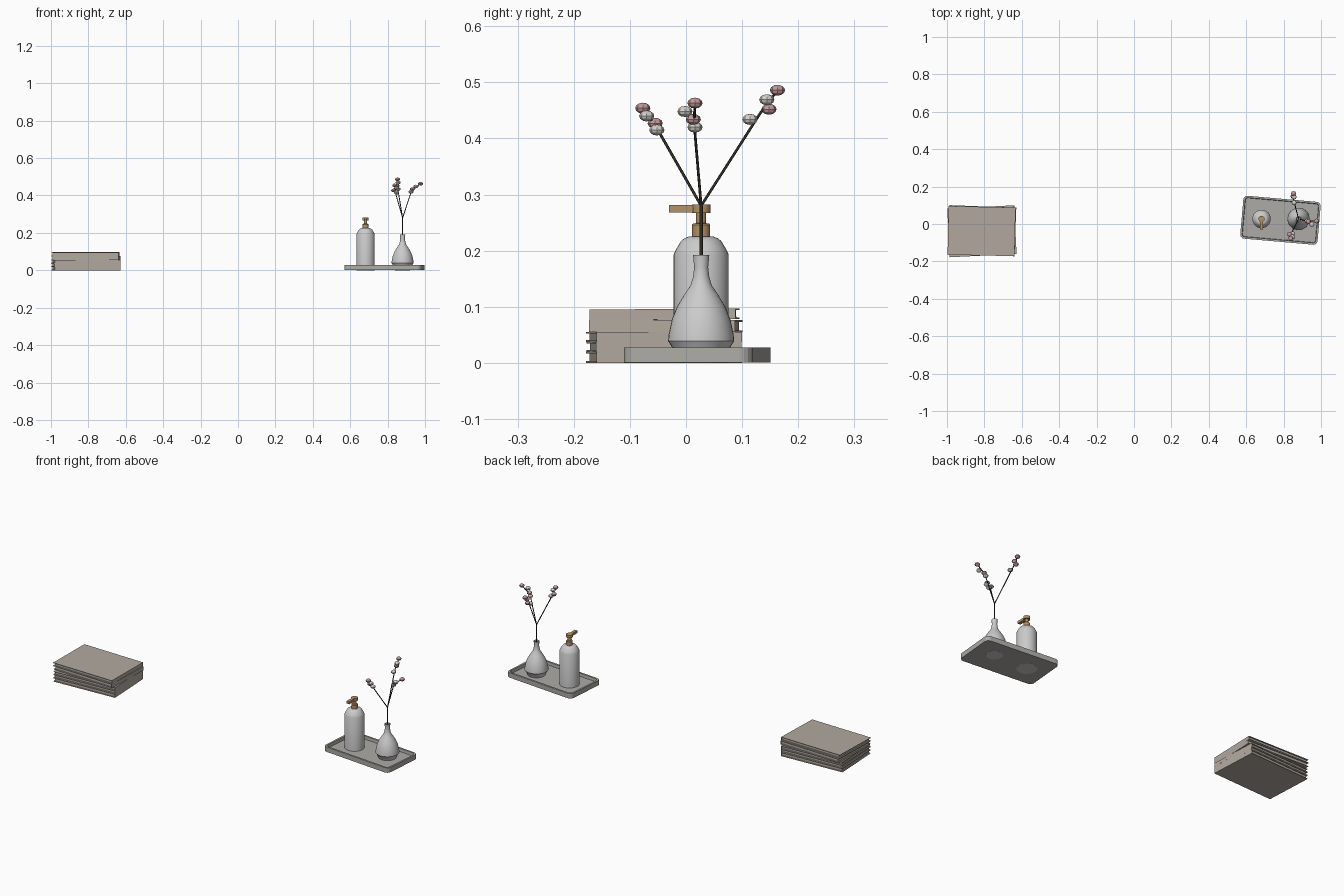
import bpy, bmesh, math
from mathutils import Vector, Matrix

if "Cube" in bpy.data.objects:
    bpy.data.objects.remove(bpy.data.objects["Cube"])


def mat(name, r, g, b):
    m = bpy.data.materials.new(name)
    m.diffuse_color = (r, g, b, 1)
    m.use_nodes = True
    m.node_tree.nodes["Principled BSDF"].inputs["Base Color"].default_value = m.diffuse_color
    return m


TAUPE = mat("taupe", 0.45, 0.40, 0.35)
STONE = mat("stone", 0.42, 0.41, 0.38)
BRASS = mat("brass", 0.45, 0.29, 0.14)
TWIG = mat("twig", 0.03, 0.025, 0.02)
PINK = mat("pink", 0.55, 0.33, 0.34)
CREAM = mat("cream", 0.68, 0.65, 0.61)


def finish(name, bm, material=None, smooth=False):
    bmesh.ops.recalc_face_normals(bm, faces=bm.faces)
    me = bpy.data.meshes.new(name)
    bm.to_mesh(me)
    bm.free()
    ob = bpy.data.objects.new(name, me)
    bpy.context.collection.objects.link(ob)
    if material:
        me.materials.append(material)
    if smooth:
        bpy.ops.object.select_all(action='DESELECT')
        ob.select_set(True)
        bpy.context.view_layer.objects.active = ob
        bpy.ops.object.shade_smooth_by_angle(angle=math.radians(35))
    return ob


def loft(bm, loops):
    # skin a stack of equal-length rings and close both ends
    rings = [[bm.verts.new(p) for p in loop] for loop in loops]
    n = len(rings[0])
    for a, b in zip(rings, rings[1:]):
        for i in range(n):
            j = (i + 1) % n
            bm.faces.new((a[i], a[j], b[j], b[i]))
    bm.faces.new(rings[0][::-1])
    bm.faces.new(rings[-1])


def lathe(name, x, y, profile, material=None, n=32):
    bm = bmesh.new()
    loft(bm, [[(x + r * math.cos(2 * math.pi * i / n), y + r * math.sin(2 * math.pi * i / n), z)
               for i in range(n)] for r, z in profile])
    return finish(name, bm, material, True)


def box(bm, x0, x1, y0, y1, z0, z1):
    m = Matrix.Translation(((x0 + x1) / 2, (y0 + y1) / 2, (z0 + z1) / 2)) \
        @ Matrix.Diagonal((x1 - x0, y1 - y0, z1 - z0, 1))
    bmesh.ops.create_cube(bm, size=1, matrix=m)


# Stack of books: two covers, a spine on the right, recessed pages
def book(name, x, y, z, h, angle, tilt=0):
    bm = bmesh.new()
    a, b, t, g = 0.179, 0.13, 0.003, 0.006
    box(bm, -a, a, -b, b, 0, t)
    box(bm, -a, a, -b, b, h - t, h)
    box(bm, a - t, a, -b, b, t, h - t)
    box(bm, -a + g, a - t, -b + g, b - g, t, h - t)
    ob = finish(name, bm, TAUPE)
    ob.location = (x, y, z)
    ob.rotation_euler = (math.radians(tilt), 0, math.radians(angle))


book("book_1", -0.813, -0.039, 0.000, 0.020, 2.9)
book("book_2", -0.813, -0.039, 0.020, 0.0175, 2.7)
book("book_3", -0.813, -0.039, 0.0375, 0.0175, 2.9)
book("book_4", -0.813, -0.036, 0.055, 0.021, -2.2)
book("book_5", -0.815, -0.038, 0.077, 0.019, -1.2, 0.5)


# Tray with rounded corners and a raised rim
def rounded(w, d, r, z, seg=4):
    pts = []
    for k, (sx, sy) in enumerate(((1, 1), (-1, 1), (-1, -1), (1, -1))):
        for i in range(seg + 1):
            t = math.pi / 2 * (k + i / seg)
            pts.append((sx * (w / 2 - r) + r * math.cos(t), sy * (d / 2 - r) + r * math.sin(t), z))
    return pts


bm = bmesh.new()
loft(bm, [rounded(0.415, 0.23, 0.022, 0.0005), rounded(0.415, 0.23, 0.022, 0.027),
          rounded(0.395, 0.21, 0.014, 0.027), rounded(0.391, 0.206, 0.012, 0.011)])
tray = finish("tray", bm, STONE)
tray.location = (0.783, 0.02, 0)
tray.rotation_euler.z = math.radians(-5)

# Soap bottle and pump
BX, BY = 0.682, 0.027
lathe("bottle", BX, BY, [(0.049, 0), (0.049, 0.193), (0.045, 0.202), (0.036, 0.217),
                         (0.030, 0.222), (0.022, 0.225)])
lathe("pump_collar", BX, BY, [(0.016, 0.225), (0.016, 0.246), (0.0145, 0.248),
                              (0.009, 0.249), (0.009, 0.268)], BRASS, 24)
lathe("pump_head", BX, BY, [(0.0165, 0.267), (0.0165, 0.282)], BRASS, 24)
bm = bmesh.new()
box(bm, BX - 0.008, BX + 0.008, BY - 0.057, BY, 0.268, 0.2815)
finish("pump_spout", bm, BRASS)

# Vase with an open mouth
VX, VY = 0.88, 0.027
lathe("vase", VX, VY, [(0.040, 0), (0.047, 0.018), (0.052, 0.028), (0.059, 0.039), (0.058, 0.050),
                       (0.052, 0.078), (0.043, 0.100), (0.030, 0.122), (0.019, 0.138),
                       (0.0145, 0.153), (0.0125, 0.170), (0.0145, 0.192),
                       (0.0115, 0.192), (0.0095, 0.170), (0.011, 0.150)])


# Branches
def twig(name, points, radius):
    cu = bpy.data.curves.new(name, 'CURVE')
    cu.dimensions = '3D'
    cu.bevel_depth = radius
    cu.bevel_resolution = 1
    cu.use_fill_caps = True
    sp = cu.splines.new('POLY')
    sp.points.add(len(points) - 1)
    for p, co in zip(sp.points, points):
        p.co = (*co, 1)
    cu.materials.append(TWIG)
    bpy.context.collection.objects.link(bpy.data.objects.new(name, cu))


FORK = (VX, VY, 0.28)
twig("main_stem", [(VX, VY, 0.14), FORK], 0.0035)

# Buds along each branch, alternating cream and pink, tip last
BRANCHES = {
    "back": [(0.856, 0.114, 0.434), (0.850, 0.148, 0.452), (0.856, 0.144, 0.469), (0.853, 0.163, 0.486)],
    "right": [(0.925, 0.016, 0.420), (0.932, 0.013, 0.434), (0.951, -0.002, 0.448), (0.976, 0.016, 0.463)],
    "front": [(0.848, -0.052, 0.415), (0.832, -0.055, 0.427), (0.848, -0.070, 0.440), (0.838, -0.077, 0.454)],
}
for side, buds in BRANCHES.items():
    mid = (Vector(buds[0]) + Vector(buds[1])) / 2
    twig(side + "_branch", [FORK, tuple(mid), buds[3]], 0.0025)
    for i, p in enumerate(buds):
        bm = bmesh.new()
        m = Matrix.Translation(p) @ Matrix.Diagonal((1, 1, 0.72, 1))
        bmesh.ops.create_uvsphere(bm, u_segments=8, v_segments=6, radius=0.0135, matrix=m)
        finish(f"{side}_bud_{i + 1}", bm, PINK if i % 2 else CREAM)
